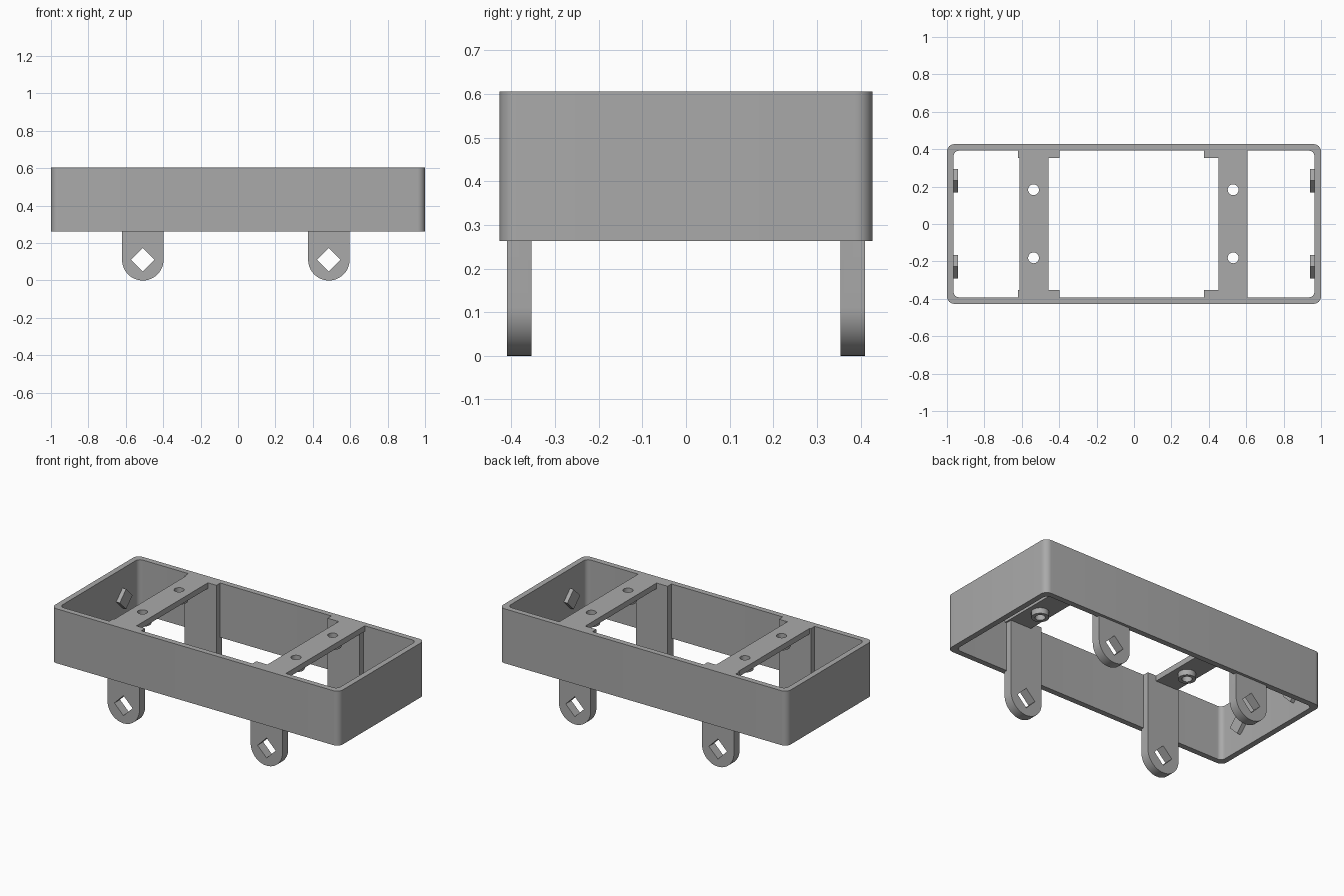
import bpy
import bmesh
from math import cos, sin, pi
from mathutils import Vector

if "Cube" in bpy.data.objects:
    bpy.data.objects.remove(bpy.data.objects["Cube"])

gray = bpy.data.materials.new("plain gray")
gray.use_nodes = True
gray.diffuse_color = (0.4, 0.4, 0.4, 1)
gray.node_tree.nodes["Principled BSDF"].inputs["Base Color"].default_value = (0.4, 0.4, 0.4, 1)

TOP, BASE = 0.605, 0.263
HX, HY = 1.0, 0.427
WALL = 0.035


def arc(cx, cy, r, a0, a1, n):
    return [(cx + r * cos(a0 + (a1 - a0) * i / n), cy + r * sin(a0 + (a1 - a0) * i / n))
            for i in range(n + 1)]


def circle(cx, cy, r, n=32):
    return arc(cx, cy, r, 0, 2 * pi, n)[:-1]


def rect(x0, x1, y0, y1):
    return [(x0, y0), (x1, y0), (x1, y1), (x0, y1)]


def round_rect(hx, hy, r):
    corners = [(1, 1), (-1, 1), (-1, -1), (1, -1)]
    return [p for i, (sx, sy) in enumerate(corners)
            for p in arc(sx * (hx - r), sy * (hy - r), r, i * pi / 2, (i + 1) * pi / 2, 8)]


def prism(name, outline, axis, lo, hi):
    """Extrude a 2D outline along an axis between lo and hi."""
    place = {"x": lambda a, b, t: (t, a, b),
             "y": lambda a, b, t: (a, t, b),
             "z": lambda a, b, t: (a, b, t)}[axis]
    bm = bmesh.new()
    face = bm.faces.new([bm.verts.new(place(a, b, lo)) for a, b in outline])
    ext = bmesh.ops.extrude_face_region(bm, geom=[face])
    shift = Vector(place(0, 0, hi - lo))
    bmesh.ops.translate(bm, vec=shift, verts=[v for v in ext["geom"] if isinstance(v, bmesh.types.BMVert)])
    bmesh.ops.recalc_face_normals(bm, faces=bm.faces)
    mesh = bpy.data.meshes.new(name)
    bm.to_mesh(mesh)
    bm.free()
    mesh.materials.append(gray)
    obj = bpy.data.objects.new(name, mesh)
    bpy.context.collection.objects.link(obj)
    return obj


def combine(obj, other, operation="DIFFERENCE", keep=False):
    mod = obj.modifiers.new("join", "BOOLEAN")
    mod.operation, mod.solver, mod.object = operation, "EXACT", other
    bpy.context.view_layer.objects.active = obj
    bpy.ops.object.modifier_apply(modifier=mod.name)
    if not keep:
        bpy.data.objects.remove(other)


def diamond(cx, cy, r=0.063):
    return circle(cx, cy, r, 4)


# Open rectangular wall with rounded corners
wall = prism("outer_wall", round_rect(HX, HY, 0.04), "z", BASE, TOP)
combine(wall, prism("inside", round_rect(HX - WALL, HY - WALL, 0.03), "z", BASE - 0.1, TOP + 0.1))
parts = [wall]

for side, leg_x, hole_x, bar_x0, bar_x1 in (("right", -0.509, -0.537, -0.612, -0.457),
                                            ("left", 0.486, 0.530, 0.452, 0.607)):
    # Cross bar with two bored bosses underneath
    bar = prism(side + "_cross_bar", rect(bar_x0, bar_x1, -HY + WALL, HY - WALL), "z", TOP - 0.035, TOP)
    for y in (-0.181, 0.183):
        combine(bar, prism("boss", circle(hole_x, y, 0.05), "z", TOP - 0.07, TOP - 0.02), "UNION")
        combine(bar, prism("bore", circle(hole_x, y, 0.029), "z", TOP - 0.2, TOP + 0.1))

    # Round-ended legs with a diamond hole, fitted against the wall and bar
    r = 0.111
    outline = arc(leg_x, r, r, pi, 2 * pi, 24) + [(leg_x + r, TOP), (leg_x - r, TOP)]
    for end, y0, y1 in (("front", -0.41, -0.354), ("back", 0.354, 0.41)):
        leg = prism(end + "_" + side + "_leg", outline, "y", y0, y1)
        combine(leg, prism("hole", diamond(leg_x, r), "y", y0 - 0.1, y1 + 0.1))
        combine(leg, wall, keep=True)
        combine(bar, leg, keep=True)
        parts.append(leg)
    parts.append(bar)

    # Small diamond pegs on the inside of the end wall
    s = -1 if side == "right" else 1
    for end, y in (("front", -0.228), ("back", 0.232)):
        lo, hi = sorted((s * 0.94, s * (HX - WALL)))
        parts.append(prism(end + "_" + side + "_peg", diamond(y, 0.42), "x", lo, hi))

# Smooth the rounded surfaces and keep the edges sharp
bpy.ops.object.select_all(action="DESELECT")
for obj in parts:
    obj.select_set(True)
bpy.context.view_layer.objects.active = wall
bpy.ops.object.shade_smooth_by_angle(angle=pi / 6)
